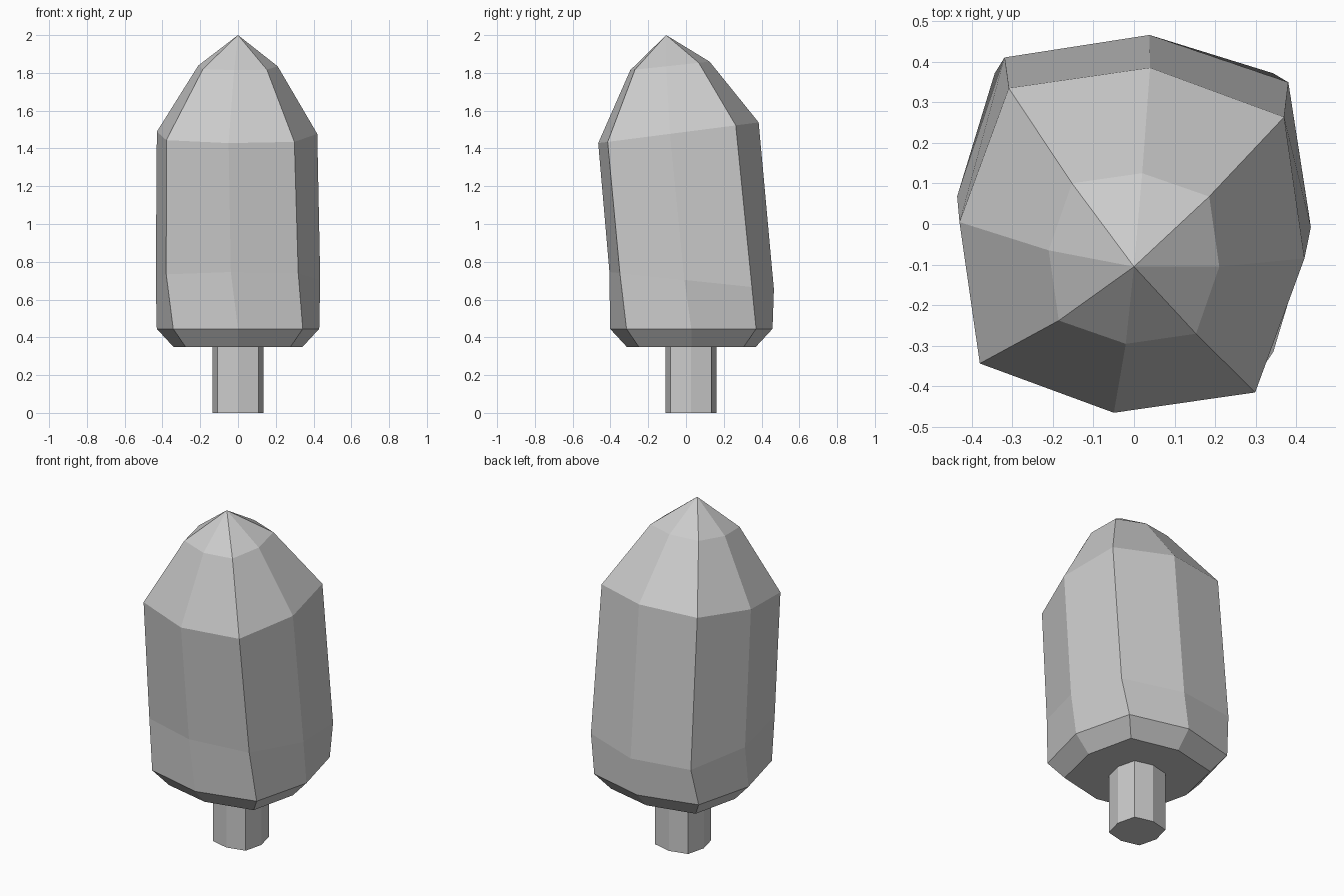
import bpy, bmesh
from math import cos, sin, radians, sqrt

if "Cube" in bpy.data.objects:
    bpy.data.objects.remove(bpy.data.objects["Cube"])


def ring(bm, cx, cy, z, r_axis, r_diag, twist=0.0, slope=0.0):
    """Eight-point squarish ring, twisted about z and tilted along y."""
    verts = []
    for i in range(8):
        a = radians(45 * i + twist)
        r = r_diag if i % 2 else r_axis
        x, y = r * cos(a), r * sin(a)
        verts.append(bm.verts.new((cx + x, cy + y, z + slope * y)))
    return verts


def loft(name, rings, apex=None):
    bm = bmesh.new()
    loops = [ring(bm, *r) for r in rings]
    bm.faces.new(loops[0][::-1])
    for lo, hi in zip(loops, loops[1:]):
        for i in range(8):
            j = (i + 1) % 8
            bm.faces.new((lo[i], lo[j], hi[j], hi[i]))
    top = loops[-1]
    if apex:
        tip = bm.verts.new(apex)
        for i in range(8):
            bm.faces.new((top[i], top[(i + 1) % 8], tip))
    else:
        bm.faces.new(top)
    bmesh.ops.recalc_face_normals(bm, faces=bm.faces)
    mesh = bpy.data.meshes.new(name)
    bm.to_mesh(mesh)
    bm.free()
    obj = bpy.data.objects.new(name, mesh)
    bpy.context.collection.objects.link(obj)
    return obj


# Trunk: short octagonal post
loft("trunk", [(0, 0.026, 0.0, 0.135, 0.153),
               (0, 0.026, 0.36, 0.135, 0.153)])

# Crown: leaning, slightly twisted foliage rising to a point
loft("crown", [
    (0, 0.028, 0.35, 0.342, 0.393),
    (0, 0.028, 0.445, 0.43, 0.485),
    (0, 0.03, 0.70, 0.437, 0.496, -5, -0.105),
    (-0.005, -0.04, 1.483, 0.427, 0.482, -6, 0.129),
    (0, -0.085, 1.837, 0.211, 0.24, -5.5, 0.107),
], apex=(0, -0.105, 2.0))
